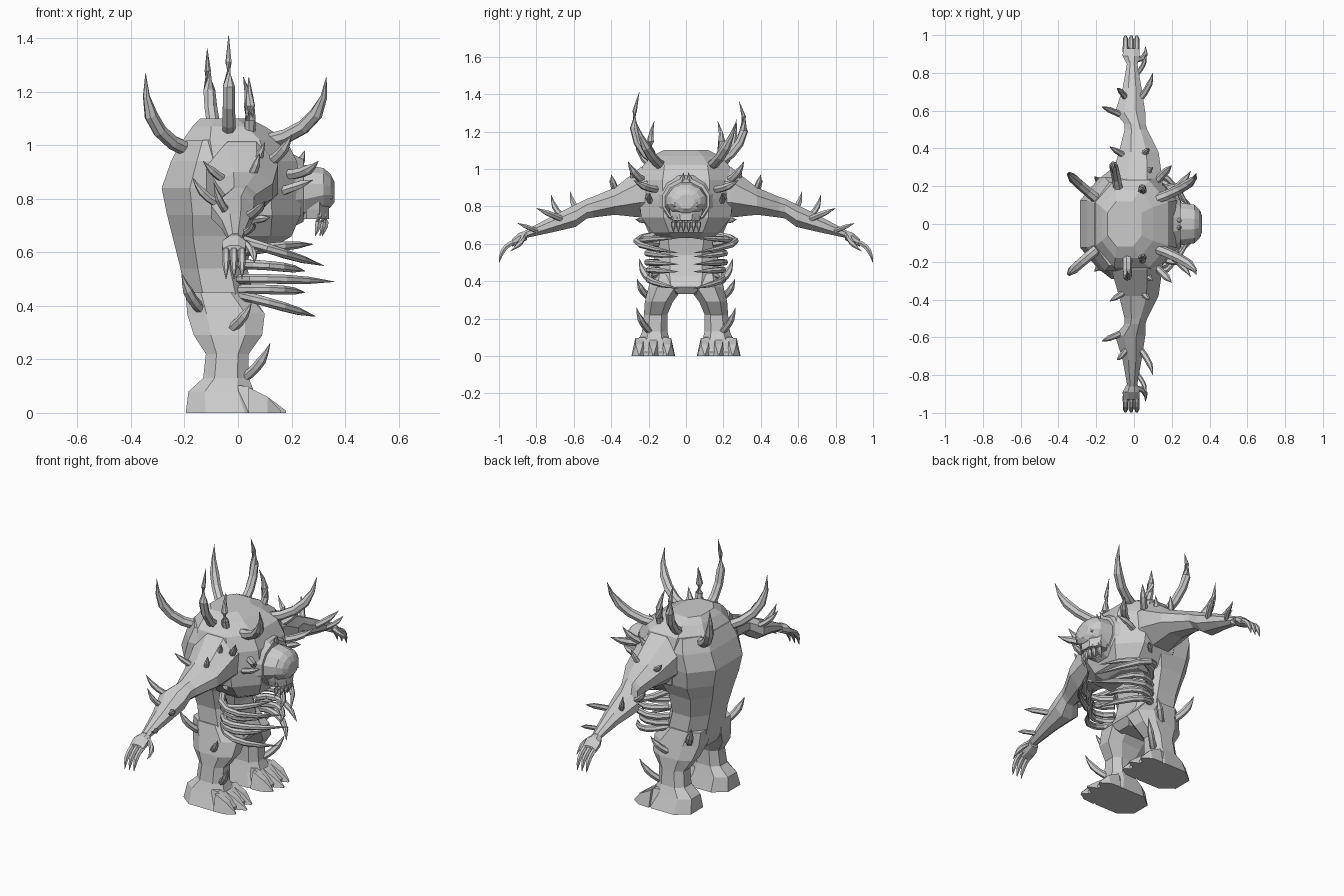
import bpy, bmesh, math
from mathutils import Vector

hide = bpy.data.materials.new("bone_grey")
hide.diffuse_color = (0.6, 0.6, 0.6, 1)


def finish(name, bm):
    bmesh.ops.recalc_face_normals(bm, faces=bm.faces)
    me = bpy.data.meshes.new(name)
    bm.to_mesh(me)
    bm.free()
    me.materials.append(hide)
    ob = bpy.data.objects.new(name, me)
    bpy.context.collection.objects.link(ob)
    return ob


def loft(name, rings):
    """Skin a list of equal-length point rings and cap both ends."""
    bm = bmesh.new()
    loops = [[bm.verts.new(p) for p in r] for r in rings]
    n = len(loops[0])
    for a, b in zip(loops, loops[1:]):
        for i in range(n):
            bm.faces.new((a[i], a[(i + 1) % n], b[(i + 1) % n], b[i]))
    bm.faces.new(loops[0])
    bm.faces.new(loops[-1])
    return finish(name, bm)


def octagon(u0, u1, v0, v1, c=0.3, d=0.3):
    """Chamfered rectangle in a plane."""
    du, dv = (u1 - u0) * c, (v1 - v0) * d
    return [(u0 + du, v0), (u1 - du, v0), (u1, v0 + dv), (u1, v1 - dv),
            (u1 - du, v1), (u0 + du, v1), (u0, v1 - dv), (u0, v0 + dv)]


def horn(name, pts, r, s=1, sides=7, tip=0.6):
    """Curved spike: smooth path through three points, late taper to a tip."""
    a, b, c = [Vector((p[0], p[1] * s, p[2])) for p in pts]
    b = b * 2 - (a + c) / 2
    rings = []
    for t in (0, 0.2, 0.4, 0.6, 0.8, 1):
        p = a * (1 - t) ** 2 + b * 2 * t * (1 - t) + c * t * t
        d = ((b - a) * (1 - t) + (c - b) * t).normalized()
        q = d.to_track_quat('Z', 'Y')
        rad = r * (1 - 0.1 * t / tip if t < tip else 0.9 * (1 - t) / (1 - tip)) + 0.001
        rings.append([p + q @ Vector((rad * math.cos(w), rad * math.sin(w), 0))
                      for w in [2 * math.pi * i / sides for i in range(sides)]])
    return loft(name, rings)


def straight(name, a, b, r, s=1, bow=(0, 0, 0)):
    m = [(p + q) / 2 + o * 0.6 for p, q, o in zip(a, b, bow)]
    return horn(name, (a, m, b), r, s, 6)


# Torso: hunched back flowing into the hips, with an overhanging chest
# (z, back, front, half width)
back = [(0.33, -0.17, 0.07, 0.08), (0.37, -0.185, 0.10, 0.16), (0.43, -0.195, 0.06, 0.175),
        (0.54, -0.215, 0.035, 0.17), (0.66, -0.245, 0.05, 0.20), (0.74, -0.265, 0.10, 0.235),
        (0.84, -0.285, 0.12, 0.25), (0.94, -0.25, 0.12, 0.25), (1.02, -0.21, 0.09, 0.22)]
chest = [(0.63, -0.05, 0.15, 0.14), (0.66, -0.10, 0.20, 0.18), (0.74, -0.18, 0.235, 0.24),
         (0.84, -0.20, 0.235, 0.25), (0.94, -0.20, 0.22, 0.25), (1.02, -0.205, 0.18, 0.23),
         (1.07, -0.17, 0.10, 0.18), (1.10, -0.14, 0.04, 0.12)]
for name, rows in (("back", back), ("chest", chest)):
    loft(name, [[(x, y, z) for x, y in octagon(b, f, -h, h, 0.26, 0.25)] for z, b, f, h in rows])


# Skull: collar, faceted dome and muzzle
def disc(x, cz, ry, rz, n=12):
    return [(x, ry * math.cos(2 * math.pi * (i + .5) / n),
             cz + rz * math.sin(2 * math.pi * (i + .5) / n)) for i in range(n)]


loft("neck_collar", [disc(0.17, 0.83, 0.18, 0.16), disc(0.245, 0.83, 0.13, 0.12)])
loft("skull", [disc(0.18, 0.82, 0.11, 0.11), disc(0.25, 0.825, 0.117, 0.105),
               disc(0.32, 0.835, 0.105, 0.082), disc(0.345, 0.83, 0.08, 0.065),
               disc(0.36, 0.825, 0.045, 0.04)])
loft("upper_jaw", [[(x, y, z) for x, y in octagon(0.22, 0.34, -w, w)]
                   for z, w in ((0.725, 0.075), (0.76, 0.085), (0.83, 0.095))])
for i in range(6):
    y = (i - 2.5) * 0.027
    x = 0.325 - 6 * y * y
    straight("tooth", (x, y, 0.75), (x - 0.01, y, 0.66), 0.013, 1, (0.012, 0, 0))

for s in (1, -1):
    # Eyes and brow spikes
    bm = bmesh.new()
    bmesh.ops.create_icosphere(bm, subdivisions=1, radius=0.02)
    eye = finish("eye", bm)
    eye.location = (0.338, 0.057 * s, 0.81)
    straight("brow_spike", (0.22, 0.03, 0.90), (0.25, 0.012, 0.98), 0.014, s)

    # Arm: upper arm, pinched elbow, forearm and wrist (y, x range, z range)
    arm = [(0.15, -0.13, 0.15, 0.72, 1.04), (0.24, -0.12, 0.15, 0.74, 1.01),
           (0.38, -0.08, 0.13, 0.755, 0.90), (0.50, -0.05, 0.07, 0.74, 0.85),
           (0.53, -0.05, 0.06, 0.735, 0.84), (0.59, -0.10, 0.06, 0.69, 0.81),
           (0.72, -0.06, 0.04, 0.66, 0.745), (0.86, -0.035, 0.015, 0.63, 0.67)]
    loft("arm", [[(x, y * s, z) for x, z in octagon(a, b, c, d)] for y, a, b, c, d in arm])
    hand = [(0.85, -0.04, 0.02, 0.62, 0.67), (0.89, -0.06, 0.03, 0.60, 0.66),
            (0.93, -0.058, 0.028, 0.585, 0.625)]
    loft("palm", [[(x, y * s, z) for x, z in octagon(a, b, c, d)] for y, a, b, c, d in hand])
    for x in (-0.045, -0.015, 0.015):
        horn("finger", ((x, 0.91, 0.61), (x, 0.97, 0.575), (x, 0.998, 0.50)), 0.014, s, 6, 0.7)
    horn("thumb", ((0.015, 0.87, 0.64), (0.055, 0.89, 0.60), (0.06, 0.94, 0.56)), 0.014, s, 6, 0.6)

    # Leg: thigh, narrow shin, flared foot (z, x range, y range)
    leg = [(0.45, -0.195, 0.03, 0.02, 0.18), (0.37, -0.19, 0.10, 0.01, 0.20),
           (0.29, -0.165, 0.09, 0.07, 0.22), (0.22, -0.12, 0.04, 0.10, 0.225),
           (0.13, -0.13, 0.04, 0.10, 0.235), (0.08, -0.185, 0.06, 0.085, 0.255),
           (0.0, -0.195, 0.10, 0.06, 0.29)]
    loft("leg", [[(x, y * s, z) for x, y in octagon(a, b, c, d, 0.25, 0.25)]
                 for z, a, b, c, d in leg])
    # Instep wedge and three short toes
    foot = [(-0.05, 0.08, 0.27, 0.105), (0.04, 0.07, 0.28, 0.10), (0.10, 0.07, 0.28, 0.05),
            (0.13, 0.08, 0.27, 0.02)]
    loft("foot", [[(x, a * s, 0), (x, b * s, 0), (x, (b - 0.03) * s, h), (x, (a + 0.03) * s, h)]
                  for x, a, b, h in foot])
    for i, y in enumerate((0.10, 0.175, 0.25)):
        toe = [(0.04, 0.042, 0.095), (0.11, 0.038, 0.06), (0.18 - 0.02 * (i != 1), 0.006, 0.008)]
        loft("toe", [[(x, (y - w) * s, 0), (x, (y + w) * s, 0), (x, (y + w * .5) * s, h),
                      (x, (y - w * .5) * s, h)] for x, w, h in toe])

    # Ribs: open cage curling forward toward the middle (base z, tip z, reach, bulge)
    for z0, z1, reach, bulge in ((0.65, 0.55, 0.32, 0.29), (0.60, 0.63, 0.28, 0.26),
                                 (0.555, 0.53, 0.25, 0.23), (0.50, 0.49, 0.36, 0.23),
                                 (0.46, 0.45, 0.25, 0.22), (0.44, 0.36, 0.29, 0.22)):
        horn("rib", ((0.01, 0.15, z0), (0.14, bulge - 0.03, (z0 + z1) / 2 + 0.005),
                     (reach, 0.04, z1)), 0.018, s, 7, 0.75)

    # Large curved horns on back and front of the shoulders
    horn("back_horn", ((-0.18, 0.12, 0.98), (-0.31, 0.23, 1.08), (-0.345, 0.27, 1.27)), 0.027, s)
    horn("front_horn", ((0.09, 0.12, 1.01), (0.27, 0.20, 1.09), (0.33, 0.27, 1.255)), 0.027, s)
    # Tall shoulder horns differ slightly from side to side
    if s > 0:
        tall = ((-0.08, 0.17, 1.03), (-0.105, 0.30, 1.17), (-0.115, 0.285, 1.36))
    else:
        tall = ((-0.035, 0.15, 1.03), (-0.035, 0.27, 1.18), (-0.035, 0.25, 1.41))
    horn("tall_horn", tall, 0.025, s)
    horn("crown_horn", ((0.04, 0.15, 1.0), (0.045, 0.19, 1.12), (0.04 - 0.02 * (s > 0), 0.17, 1.255)),
         0.021, s)

    # Small spikes on chest, arms and legs: base, tip, radius, bow
    for a, b, r, bow in (
            ((0.18, 0.15, 0.89), (0.30, 0.28, 0.94), 0.020, (0.02, 0, -0.02)),
            ((0.17, 0.19, 0.83), (0.28, 0.19, 0.87), 0.017, (0, 0.02, 0)),
            ((0.12, 0.23, 0.94), (0.20, 0.31, 1.04), 0.019, (0.01, 0.01, -0.02)),
            ((0.03, 0.24, 0.90), (0.10, 0.30, 1.01), 0.019, (0.01, 0.01, -0.01)),
            ((0.05, 0.20, 0.72), (0.12, 0.27, 0.73), 0.015, (0, 0, 0)),
            ((0.04, 0.36, 0.87), (0.08, 0.40, 0.97), 0.015, (0.01, 0.01, 0)),
            ((-0.05, 0.36, 0.87), (-0.13, 0.41, 0.94), 0.015, (0, 0, -0.01)),
            ((-0.05, 0.57, 0.77), (-0.17, 0.62, 0.88), 0.016, (-0.02, 0.01, -0.02)),
            ((-0.03, 0.65, 0.74), (-0.09, 0.72, 0.86), 0.015, (-0.01, 0.02, -0.02)),
            ((0.03, 0.66, 0.73), (0.10, 0.80, 0.79), 0.016, (0.02, 0, 0)),
            ((0.02, 0.80, 0.67), (0.06, 0.90, 0.71), 0.012, (0.02, 0, 0)),
            ((-0.14, 0.17, 0.39), (-0.21, 0.25, 0.52), 0.020, (-0.01, 0.02, -0.02)),
            ((-0.03, 0.19, 0.31), (0.05, 0.26, 0.41), 0.018, (0.01, 0.02, -0.01)),
            ((0.02, 0.19, 0.13), (0.12, 0.265, 0.26), 0.018, (0.015, 0.015, -0.02))):
        straight("spike", a, b, r, s, bow)
